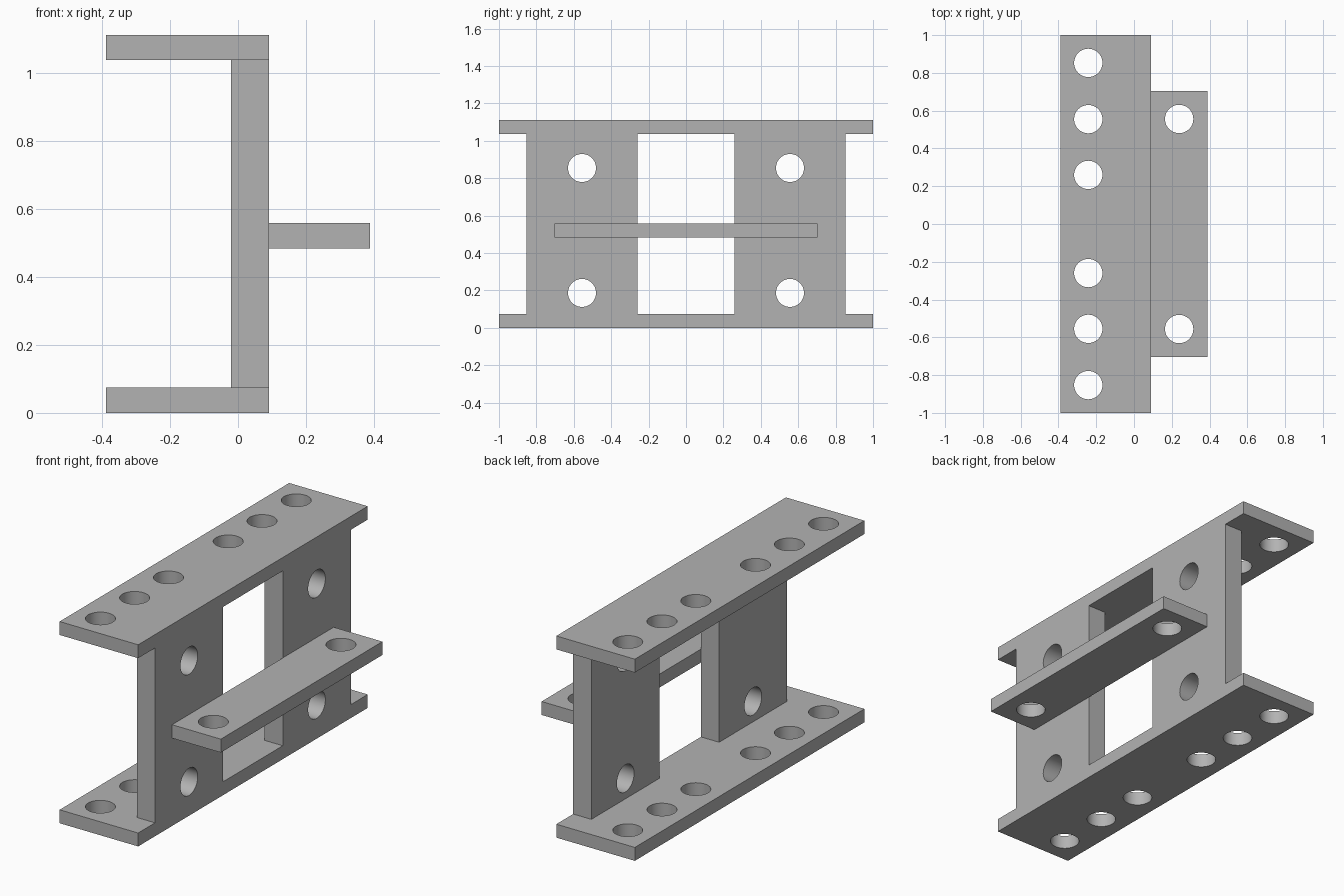
import bpy, bmesh
from mathutils import Matrix, Vector

if "Cube" in bpy.data.objects:
    bpy.data.objects.remove(bpy.data.objects["Cube"])

grey = bpy.data.materials.new("plain grey")
grey.use_nodes = True
grey.diffuse_color = (0.45, 0.45, 0.45, 1)
grey.node_tree.nodes["Principled BSDF"].inputs["Base Color"].default_value = (0.45, 0.45, 0.45, 1)

HOLE_RADIUS = 0.075
HEIGHT, THICK = 1.112, 0.074
BACK, WEB_BACK, WEB_FRONT, TIP = -0.388, -0.02, 0.091, 0.388
HOLE_YS = (0.26, 0.555, 0.853)


def add_mesh(name, bm):
    mesh = bpy.data.meshes.new(name)
    bm.to_mesh(mesh)
    bm.free()
    mesh.materials.append(grey)
    obj = bpy.data.objects.new(name, mesh)
    bpy.context.collection.objects.link(obj)
    return obj


def plate(name, low, high, holes, axis):
    """Box between two corners, drilled through along the given axis."""
    low, high = Vector(low), Vector(high)
    bm = bmesh.new()
    bmesh.ops.create_cube(bm, size=1, matrix=Matrix.Translation((low + high) / 2)
                          @ Matrix.Diagonal((*(high - low), 1)))
    obj = add_mesh(name, bm)

    # Drill all holes with one temporary cutter
    bm = bmesh.new()
    turn = Vector(axis).to_track_quat("Z", "Y").to_matrix().to_4x4()
    for centre in holes:
        bmesh.ops.create_cone(bm, cap_ends=True, segments=48, radius1=HOLE_RADIUS,
                              radius2=HOLE_RADIUS, depth=0.3,
                              matrix=Matrix.Translation(centre) @ turn)
    cutter = add_mesh("hole_cutter", bm)
    cutter.hide_render = True
    drill = obj.modifiers.new("Holes", "BOOLEAN")
    drill.object, drill.operation, drill.solver = cutter, "DIFFERENCE", "EXACT"

    bpy.ops.object.select_all(action="DESELECT")
    obj.select_set(True)
    bpy.context.view_layer.objects.active = obj
    bpy.ops.object.modifier_apply(modifier=drill.name)
    bpy.data.objects.remove(cutter)
    bpy.ops.object.shade_smooth_by_angle()
    return obj


# Top and bottom flanges, six holes each
for name, z in (("bottom_flange", 0), ("top_flange", HEIGHT - THICK)):
    plate(name, (BACK, -1, z), (WEB_FRONT, 1, z + THICK),
          [(-0.242, s * y, z + THICK / 2) for y in HOLE_YS for s in (-1, 1)], (0, 0, 1))

# Two upright webs with a window between them
for name, side in (("front_web", -1), ("back_web", 1)):
    y0, y1 = sorted((side * 0.26, side * 0.853))
    plate(name, (WEB_BACK, y0, THICK), (WEB_FRONT, y1, HEIGHT - THICK),
          [((WEB_BACK + WEB_FRONT) / 2, side * 0.556, z) for z in (0.187, 0.855)], (1, 0, 0))

# Narrow shelf standing out from the webs
shelf_z = 0.484
plate("side_shelf", (WEB_FRONT, -0.704, shelf_z), (TIP, 0.704, shelf_z + THICK),
      [(0.239, s * 0.556, shelf_z + THICK / 2) for s in (-1, 1)], (0, 0, 1))
